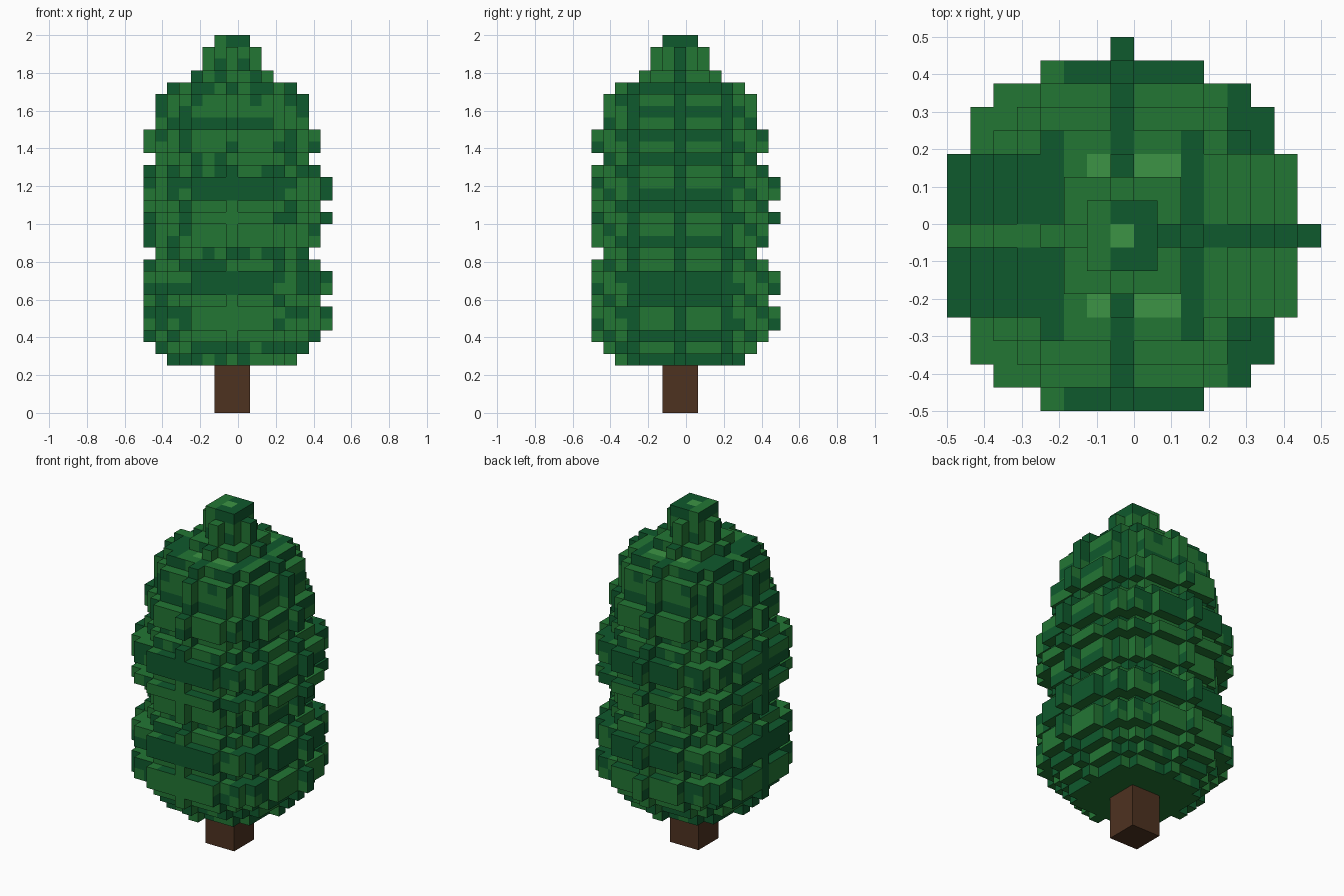
import bpy, bmesh, math, random
from mathutils import Vector

cube = bpy.data.objects.get("Cube")
if cube:
    bpy.data.objects.remove(cube, do_unlink=True)

V = 0.0625                      # block size
C = -V / 2                      # tree axis in x and y
DARK, MID, LIGHT = 0, 1, 2


def material(name, rgb):
    m = bpy.data.materials.new(name)
    m.use_nodes = True
    m.diffuse_color = (*rgb, 1)
    bsdf = m.node_tree.nodes["Principled BSDF"]
    bsdf.inputs["Base Color"].default_value = (*rgb, 1)
    bsdf.inputs["Roughness"].default_value = 0.9
    return m


greens = [material("dark green", (0.0048, 0.1, 0.026)),
          material("mid green", (0.0165, 0.18, 0.034)),
          material("light green", (0.045, 0.296, 0.058))]
brown = material("bark brown", (0.076, 0.032, 0.0144))

# Disc radius of each foliage layer in blocks, from the lowest layer (4) up
FIRST = 4
RADII = [5, 6, 7, 8, 8, 7, 8, 8, 7, 6, 7, 7, 8, 7, 8, 8, 7, 6, 7, 7,
         6, 6, 6, 5, 3, 2, 2, 1.5]
# Layers whose broad side faces are dark
SIDE_DARK = {4, 6, 9, 10, 11, 14, 17, 18, 21, 23, 25, 27, 31}
FRONT_DARK = {10, 11, 18, 19, 24}


def filled(i, j, k):
    """True when the block (i, j from the axis, layer k) is foliage."""
    n = k - FIRST
    if not 0 <= n < len(RADII) or i < -7 or j < -7:
        return False
    return i * i + j * j <= RADII[n] ** 2


def patch(i, k, seed):
    """Repeatable random shade for a block."""
    rnd = random.Random(i * 131 + k * 7919 + seed * 104729)
    return DARK if rnd.random() < 0.5 else MID


def top_shade(i, j):
    a, b = abs(i), abs(j)
    if (i, j) == (0, 0) or (b == 3 and i in (-1, 1, 2)):
        return LIGHT
    if a <= 1 and b <= 1:
        return MID if i == -1 else DARK
    if j == 0:
        return DARK if i > 0 else MID
    if i == 0:
        return DARK if b >= 3 else MID
    if b == 7:
        return MID if i == -3 else DARK
    if i <= -4 and b <= 3:
        return DARK
    if i in (3, -3) and b in (1, 2, 3, 4):
        return DARK
    if i in (5, 6) and b >= 4:
        return DARK
    return MID


def side_shade(j, k):
    b = abs(j)
    if b in (0, 4):
        return DARK
    if b <= 3:
        return DARK if k in SIDE_DARK else MID
    return MID if (j + k) % 3 else DARK


def front_shade(i, k):
    if k == 31:
        return MID if i == -1 else DARK
    if abs(i) <= 3:
        if k in FRONT_DARK:
            return DARK
        if i == 0:
            return DARK if k in (27, 22, 20, 13, 5) else MID
        return MID if k % 8 in (0, 1, 6, 7) else patch(i, k, 1)
    return patch(i, k, 2)


def shade(i, j, k, d):
    if d[2]:
        return top_shade(i, j) if d[2] > 0 else MID
    return side_shade(j, k) if d[0] else front_shade(i, k)


DIRECTIONS = [(1, 0, 0), (-1, 0, 0), (0, 1, 0), (0, -1, 0), (0, 0, 1), (0, 0, -1)]


def add_face(bm, centre, d):
    """Square block face pointing in direction d."""
    n = Vector(d)
    u = Vector((d[1], d[2], d[0]))
    w = n.cross(u)
    corners = [centre + (n + u * s + w * t) * V / 2
               for s, t in ((-1, -1), (1, -1), (1, 1), (-1, 1))]
    return bm.faces.new([bm.verts.new(c) for c in corners])


def finish(bm, name, mats):
    bmesh.ops.remove_doubles(bm, verts=bm.verts[:], dist=0.001)
    me = bpy.data.meshes.new(name)
    bm.to_mesh(me)
    bm.free()
    for m in mats:
        me.materials.append(m)
    ob = bpy.data.objects.new(name, me)
    bpy.context.collection.objects.link(ob)
    return ob


def foliage(name, layers):
    """Outer skin of the stacked block discs."""
    bm = bmesh.new()
    for k in layers:
        for i in range(-7, 9):
            for j in range(-7, 9):
                if not filled(i, j, k):
                    continue
                centre = Vector((C + i * V, C + j * V, (k + 0.5) * V))
                for d in DIRECTIONS:
                    if not filled(i + d[0], j + d[1], k + d[2]):
                        add_face(bm, centre, d).material_index = shade(i, j, k, d)
    return finish(bm, name, greens)


# Leafy crown and the narrow tip
foliage("foliage_crown", range(4, 28))
foliage("foliage_tip", range(28, 32))

# Square trunk, three blocks wide and four high
bm = bmesh.new()
bmesh.ops.create_cube(bm, size=1)
bmesh.ops.scale(bm, vec=(3 * V, 3 * V, 4 * V), verts=bm.verts)
bmesh.ops.translate(bm, vec=(C, C, 2 * V), verts=bm.verts)
finish(bm, "trunk", [brown])
